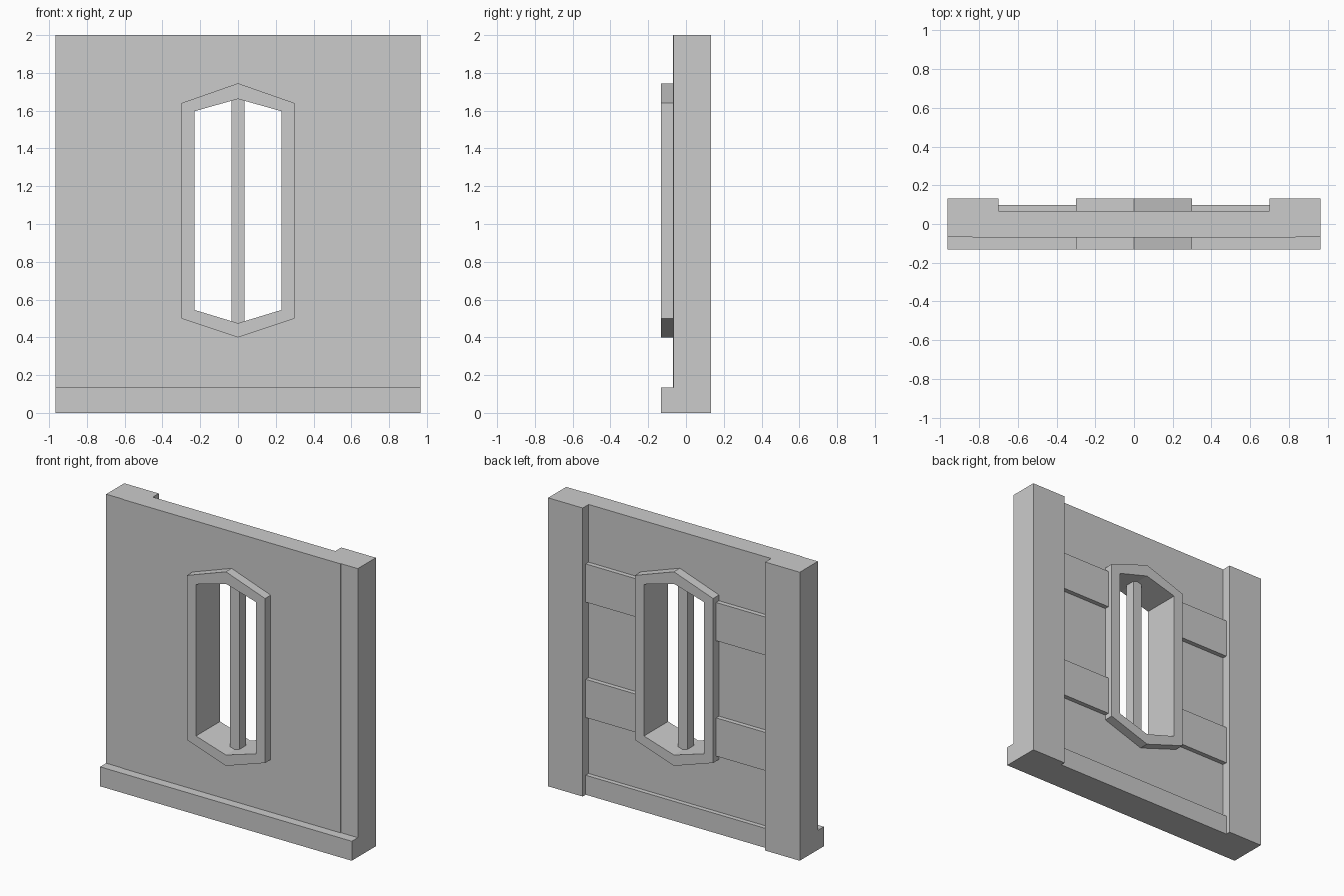
import bpy, bmesh

if "Cube" in bpy.data.objects:
    bpy.data.objects.remove(bpy.data.objects["Cube"])


def finish(name, bm):
    bmesh.ops.recalc_face_normals(bm, faces=bm.faces)
    mesh = bpy.data.meshes.new(name)
    bm.to_mesh(mesh)
    bm.free()
    obj = bpy.data.objects.new(name, mesh)
    bpy.context.collection.objects.link(obj)
    return obj


def box(name, x0, x1, y0, y1, z0, z1):
    bm = bmesh.new()
    bmesh.ops.create_cube(bm, size=1)
    for v in bm.verts:
        v.co = (x1 if v.co.x > 0 else x0,
                y1 if v.co.y > 0 else y0,
                z1 if v.co.z > 0 else z0)
    return finish(name, bm)


def ring(name, outer, inner, y0, y1):
    """Flat plate in XZ with a hole; both outlines have matching points."""
    bm = bmesh.new()
    loops = [[bm.verts.new((x, y, z)) for x, z in pts]
             for pts, y in ((outer, y0), (outer, y1), (inner, y1), (inner, y0))]
    n = len(outer)
    for a, b in zip(loops, loops[1:] + loops[:1]):
        for i in range(n):
            j = (i + 1) % n
            bm.faces.new((a[i], a[j], b[j], b[i]))
    return finish(name, bm)


def outline(half, low_tip, low, high, high_tip):
    """Symmetric six-sided outline, pointed at top and bottom."""
    return [(0, low_tip), (half, low), (half, high),
            (0, high_tip), (-half, high), (-half, low)]


HALF, DEPTH = 0.965, 0.132

# Wall panel; its hole edge is buried inside the window frame
ring("wall_panel", outline(0.835, 0, 0, 2, 2),
     outline(0.265, 0.437, 0.522, 1.618, 1.702), -0.07, 0.067)

# Pointed window frame and its central bar
ring("window_frame", outline(0.30, 0.40, 0.50, 1.64, 1.745),
     outline(0.23, 0.475, 0.545, 1.597, 1.662), -DEPTH, DEPTH)
box("window_bar", -0.035, 0.035, -0.035, 0.035, 0.45, 1.69)

# Front plinth and rear bottom rail
box("plinth", -HALF, HALF, -DEPTH, 0, 0, 0.135)
box("rear_bottom_rail", -0.71, 0.71, 0, 0.099, 0, 0.135)

# Corner posts and rear battens, mirrored left and right
for side, label in ((-1, "left"), (1, "right")):
    a, b = sorted((side * 0.70, side * HALF))
    box(f"post_{label}", a, b, -0.066, DEPTH, 0, 2)
    a, b = sorted((side * 0.28, side * 0.71))
    for top, level in ((1.60, "upper"), (0.80, "lower")):
        box(f"batten_{level}_{label}", a, b, 0.03, 0.099, top - 0.265, top)
